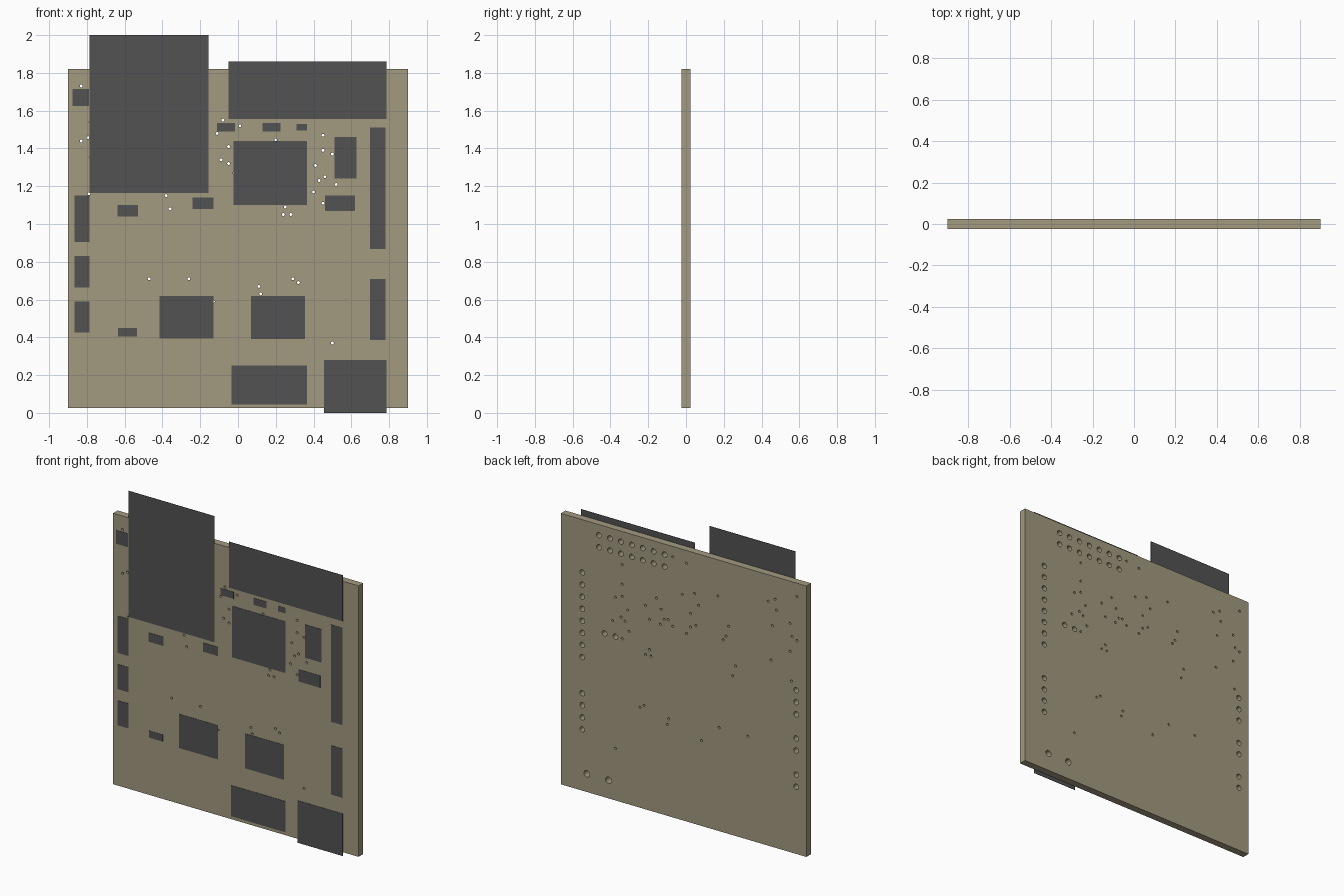
import bpy, math

if "Cube" in bpy.data.objects:
    bpy.data.objects.remove(bpy.data.objects["Cube"])

FRONT, FACE, BACK = -0.025, -0.023, 0.025   # pad front, board front, board back


def material(name, rgb):
    m = bpy.data.materials.new(name)
    m.diffuse_color = (*rgb, 1)
    m.use_nodes = True
    m.node_tree.nodes["Principled BSDF"].inputs["Base Color"].default_value = m.diffuse_color
    return m


TAN = material("board_tan", (0.36, 0.32, 0.215))
DARK = material("dark_grey", (0.085, 0.085, 0.085))


def plate(name, x0, x1, z0, z1):
    bpy.ops.mesh.primitive_cube_add(
        size=1, location=((x0 + x1) / 2, (FRONT + FACE) / 2, (z0 + z1) / 2))
    o = bpy.context.object
    o.name = name
    o.scale = (x1 - x0, FACE - FRONT, z1 - z0)
    bpy.ops.object.transform_apply(location=False, rotation=False, scale=True)
    o.data.materials.append(DARK)


def loop(curve, pts):
    s = curve.splines.new('POLY')
    s.points.add(len(pts) - 1)
    for p, (x, z) in zip(s.points, pts):
        p.co = (x, z, 0, 1)
    s.use_cyclic_u = True


def hole(curve, x, z, r, n):
    loop(curve, [(x + r * math.cos(2 * math.pi * i / n),
                  z + r * math.sin(2 * math.pi * i / n)) for i in range(n)])


# Board outline, filled and extruded, with every inner loop becoming a through hole
curve = bpy.data.curves.new("circuit_board", 'CURVE')
curve.dimensions = '2D'
curve.fill_mode = 'BOTH'
curve.extrude = (BACK - FACE) / 2
loop(curve, [(-0.9, 0.025), (0.9, 0.025), (0.9, 1.82), (-0.9, 1.82)])

# Header pin holes: x, top z, columns, rows (0.08 pitch)
for x, z, cols, rows in [(0.743, 1.47, 1, 8), (0.743, 0.67, 1, 4),
                         (-0.825, 1.11, 1, 3), (-0.825, 0.79, 1, 2),
                         (-0.825, 0.55, 1, 2), (0.14, 1.75, 7, 2),
                         (0.50, 1.11, 2, 1)]:
    for c in range(cols):
        for r in range(rows):
            hole(curve, x + 0.08 * c, z - 0.08 * r, 0.018, 16)

# Power connector holes
for x in (0.55, 0.71):
    hole(curve, x, 0.145, 0.022, 16)

# Small through holes
VIAS = [
    (-.83, 1.73), (-.83, 1.44), (-.795, 1.457), (-.08, 1.55), (.01, 1.52),
    (-.11, 1.48), (-.05, 1.41), (-.05, 1.32), (-.09, 1.34), (.45, 1.47),
    (.45, 1.39), (.50, 1.37), (.41, 1.31), (.46, 1.25), (.43, 1.23),
    (.52, 1.21), (.40, 1.17), (.45, 1.11), (.25, 1.09), (.24, 1.05),
    (.28, 1.05), (-.38, 1.15), (-.36, 1.08), (-.47, .71), (-.26, .71),
    (.11, .67), (.12, .63), (.29, .71), (.32, .69), (.50, .37),
    (.20, 1.445), (-.02, 1.27), (-.78, 1.54), (-.78, 1.355), (-.79, 1.16),
    (.28, 1.375), (.25, 1.29), (.165, 1.38), (.143, 1.32), (.17, 1.28),
    (.114, 1.325), (.08, 1.29), (-.25, 1.58), (-.33, 1.40), (-.31, 1.33),
    (-.29, 1.30), (-.62, 1.645), (-.67, 1.67), (-.68, 1.60), (-.65, 1.49),
    (-.64, 1.26), (-.13, .59), (.08, 1.75), (-.02, 1.735), (.45, 1.60)]
for x, z in VIAS:
    hole(curve, x, z, 0.008, 10)

board = bpy.data.objects.new("circuit_board", curve)
bpy.context.collection.objects.link(board)
board.rotation_euler.x = math.pi / 2
board.location.y = (FACE + BACK) / 2
bpy.ops.object.select_all(action='DESELECT')
bpy.context.view_layer.objects.active = board
board.select_set(True)
bpy.ops.object.convert(target='MESH')
board = bpy.context.object
bpy.ops.object.transform_apply(location=False, rotation=True, scale=False)
board.data.materials.clear()
board.data.materials.append(TAN)
bpy.ops.object.shade_smooth_by_angle(angle=math.radians(40))

# Thin component footprints on the front face: x0, x1, z0, z1
PARTS = {
    "large_module": [(-.785, -.155, 1.165, 2.0)],
    "top_connector": [(-.05, .785, 1.555, 1.86)],
    "power_connector": [(.455, .785, 0, .28)],
    "bottom_connector": [(-.035, .365, .045, .25)],
    "main_chip": [(-.025, .365, 1.10, 1.44)],
    "driver_chip": [(-.415, -.13, .395, .62), (.07, .355, .39, .62)],
    "pin_header": [(.70, .782, .867, 1.51), (.70, .782, .385, .71),
                   (-.865, -.785, .905, 1.15), (-.865, -.785, .665, .83),
                   (-.865, -.785, .425, .59), (.46, .62, 1.07, 1.15)],
    "oscillator": [(.51, .628, 1.24, 1.46)],
    "indicator": [(-.875, -.79, 1.625, 1.715)],
    "small_part": [(-.635, -.535, .405, .45), (-.637, -.53, 1.04, 1.10),
                   (-.24, -.13, 1.08, 1.14), (-.11, -.015, 1.49, 1.535),
                   (.13, .225, 1.49, 1.535), (.31, .365, 1.495, 1.53)],
}
for name, boxes in PARTS.items():
    for i, b in enumerate(boxes, 1):
        plate(name if len(boxes) == 1 else f"{name}_{i}", *b)
